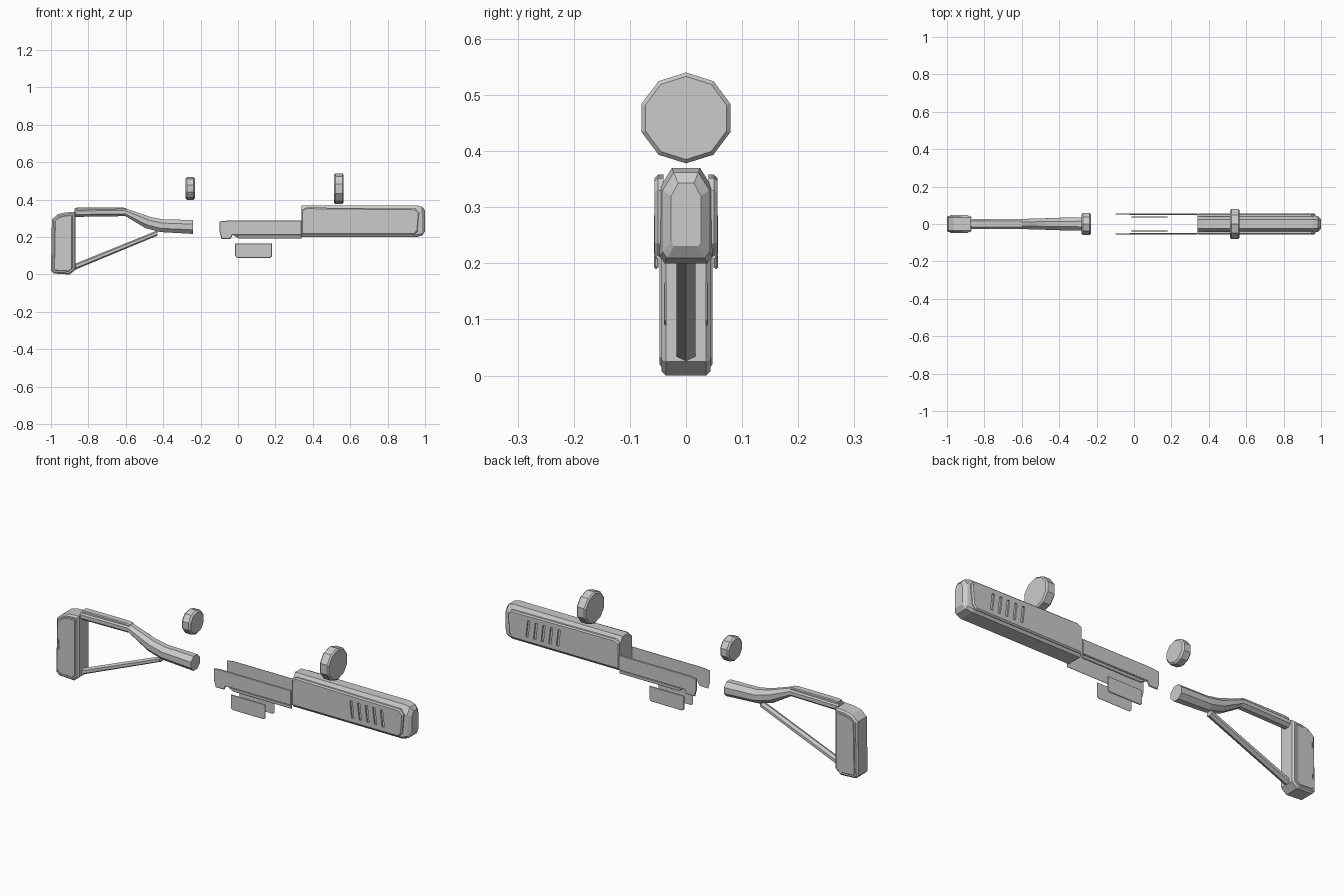
import bpy, bmesh, math
from mathutils import Vector

cube = bpy.data.objects.get("Cube")
if cube:
    bpy.data.objects.remove(cube, do_unlink=True)

grey = bpy.data.materials.new("plain grey")
grey.use_nodes = True
grey.diffuse_color = (0.6, 0.6, 0.6, 1)
grey.node_tree.nodes["Principled BSDF"].inputs["Base Color"].default_value = (0.6, 0.6, 0.6, 1)


def finish(name, bm):
    bmesh.ops.recalc_face_normals(bm, faces=bm.faces)
    mesh = bpy.data.meshes.new(name)
    bm.to_mesh(mesh)
    bm.free()
    mesh.materials.append(grey)
    obj = bpy.data.objects.new(name, mesh)
    bpy.context.collection.objects.link(obj)
    return obj


def loft(name, rings):
    """Skin a list of equal-length point rings and cap both ends."""
    bm = bmesh.new()
    loops = [[bm.verts.new(p) for p in ring] for ring in rings]
    for a, b in zip(loops, loops[1:]):
        for i in range(len(a)):
            j = (i + 1) % len(a)
            bm.faces.new((a[i], a[j], b[j], b[i]))
    bm.faces.new(loops[0])
    bm.faces.new(loops[-1])
    return finish(name, bm)


def plate(name, outline, y0, y1, chamfer, frame=0, lift=0):
    """Extrude an x-z outline along y with a chamfered outer face, optionally framed."""
    bm = bmesh.new()
    base = bm.faces.new([bm.verts.new((x, y0, z)) for x, z in outline])
    out = bmesh.ops.extrude_face_region(bm, geom=[base], use_keep_orig=True)["geom"]
    face = next(g for g in out if isinstance(g, bmesh.types.BMFace))
    bmesh.ops.translate(bm, verts=face.verts, vec=(0, y1 - chamfer - y0, 0))
    bmesh.ops.recalc_face_normals(bm, faces=bm.faces)
    steps = [(chamfer, chamfer)]
    if frame:
        steps += [(frame, 0), (abs(lift), lift)]
    for thick, rise in steps:
        bmesh.ops.inset_region(bm, faces=[face], thickness=thick, use_even_offset=True)
        bmesh.ops.translate(bm, verts=face.verts, vec=(0, rise, 0))
    return finish(name, bm)


def mirror_y(obj):
    mod = obj.modifiers.new("other side", "MIRROR")
    mod.use_axis = (False, True, False)
    mod.use_clip = True
    return obj


def tube(name, path, sides):
    """Polygonal tube; path entries are x, z, half width, half height, lean."""
    rings = []
    for x, z, ry, rz, lean in path:
        ring = []
        for i in range(sides):
            a = 2 * math.pi * (i + 0.5) / sides
            dz = rz * math.sin(a) / math.cos(math.pi / sides)
            dy = ry * math.cos(a) / math.cos(math.pi / sides)
            ring.append((x + lean * dz, dy, z + dz))
        rings.append(ring)
    return loft(name, rings)


def sight_disc(name, x, z, half, radius, rim):
    """Ten-sided disc with a chamfered rim, facing along x."""
    rings = []
    for dx, r in ((-half, radius - rim), (rim - half, radius),
                  (half - rim, radius), (half, radius - rim)):
        rings.append([(x + dx, 1.03 * r * math.sin(i * math.pi / 5),
                       z + r * math.cos(i * math.pi / 5)) for i in range(10)])
    return loft(name, rings)


# Shoulder pad with a raised side panel
pad = [(-1, 0.02), (-0.985, 0.005), (-0.9, 0), (-0.87, 0.025), (-0.87, 0.335),
       (-0.925, 0.332), (-0.965, 0.322), (-0.995, 0.295)]
mirror_y(plate("shoulder_pad", pad, 0, 0.044, 0.008, 0.008, 0.003))

# Stock tube, its top rail and the lower strut
tube("stock_tube", [(-0.875, 0.33, 0.026, 0.022, 0), (-0.605, 0.334, 0.027, 0.022, -0.15),
                    (-0.485, 0.279, 0.03, 0.03, 0.4), (-0.41, 0.261, 0.033, 0.034, 0.2),
                    (-0.24, 0.254, 0.037, 0.037, 0)], 8)
mirror_y(plate("stock_top_rail", [(-0.87, 0.34), (-0.6, 0.34), (-0.6, 0.355), (-0.62, 0.359),
                                  (-0.85, 0.359), (-0.87, 0.356)], 0, 0.019, 0.004))
tube("stock_strut", [(-0.875, 0.04, 0.017, 0.014, 0), (-0.43, 0.222, 0.017, 0.012, 0)], 6)

# Sight discs
sight_disc("rear_sight_disc", -0.255, 0.46, 0.025, 0.061, 0.008)
sight_disc("front_sight_disc", 0.539, 0.459, 0.026, 0.081, 0.007)

# Fore-end body, tapering at the muzzle
half = [(0.025, 0.37), (0.047, 0.335), (0.047, 0.212), (0.038, 0.2)]
section = half + [(-y, z) for y, z in reversed(half)]
loft("fore_end", [[(x, y * sy, 0.29 + (z - 0.29) * sz) for y, z in section]
                  for x, sy, sz in ((0.34, 1, 1), (0.955, 1, 1), (0.985, 0.88, 0.9),
                                    (1, 0.56, 0.66))])

# Fore-end side panels with slanted cooling slots
panel = [(0.34, 0.212), (0.945, 0.212), (0.962, 0.235), (0.97, 0.33),
         (0.95, 0.352), (0.365, 0.358), (0.34, 0.345)]
side = plate("fore_end_panel", panel, 0.04, 0.056, 0.006)
bm = bmesh.new()
for i in range(5):
    x = 0.68 + i * 0.043
    ends = [(x, 0.24), (x + 0.013, 0.24), (x + 0.003, 0.325), (x - 0.01, 0.325)]
    lo, hi = [[bm.verts.new((px, y, pz)) for px, pz in ends] for y in (0.049, 0.07)]
    bm.faces.new(lo)
    bm.faces.new(hi)
    for k in range(4):
        bm.faces.new((lo[k], lo[(k + 1) % 4], hi[(k + 1) % 4], hi[k]))
cutter = finish("slot_cutter", bm)
cutter.hide_render = True
cutter.hide_set(True)
cut = side.modifiers.new("slots", "BOOLEAN")
cut.operation = "DIFFERENCE"
cut.solver = "EXACT"
cut.object = cutter
mirror_y(side)
bpy.context.view_layer.objects.active = side
side.select_set(True)
for mod in list(side.modifiers):
    bpy.ops.object.modifier_apply(modifier=mod.name)
bpy.data.objects.remove(cutter, do_unlink=True)

# Thin receiver side plates with a rear notch and a lower lip
receiver = [(-0.098, 0.225), (-0.088, 0.19), (-0.04, 0.19), (-0.03, 0.21), (0.34, 0.21),
            (0.34, 0.288), (-0.06, 0.288), (-0.098, 0.283)]
mirror_y(plate("receiver_plate", receiver, 0.052, 0.057, 0.003))
lip = [(-0.025, 0.21), (0.005, 0.192), (0.34, 0.192), (0.34, 0.21)]
mirror_y(plate("receiver_lip", lip, 0.049, 0.054, 0.003))

# Thin magazine well plates
well = [(-0.015, 0.098), (-0.005, 0.089), (0.172, 0.089), (0.181, 0.098),
        (0.181, 0.166), (-0.015, 0.166)]
mirror_y(plate("magazine_well_plate", well, 0.035, 0.039, 0.002))
